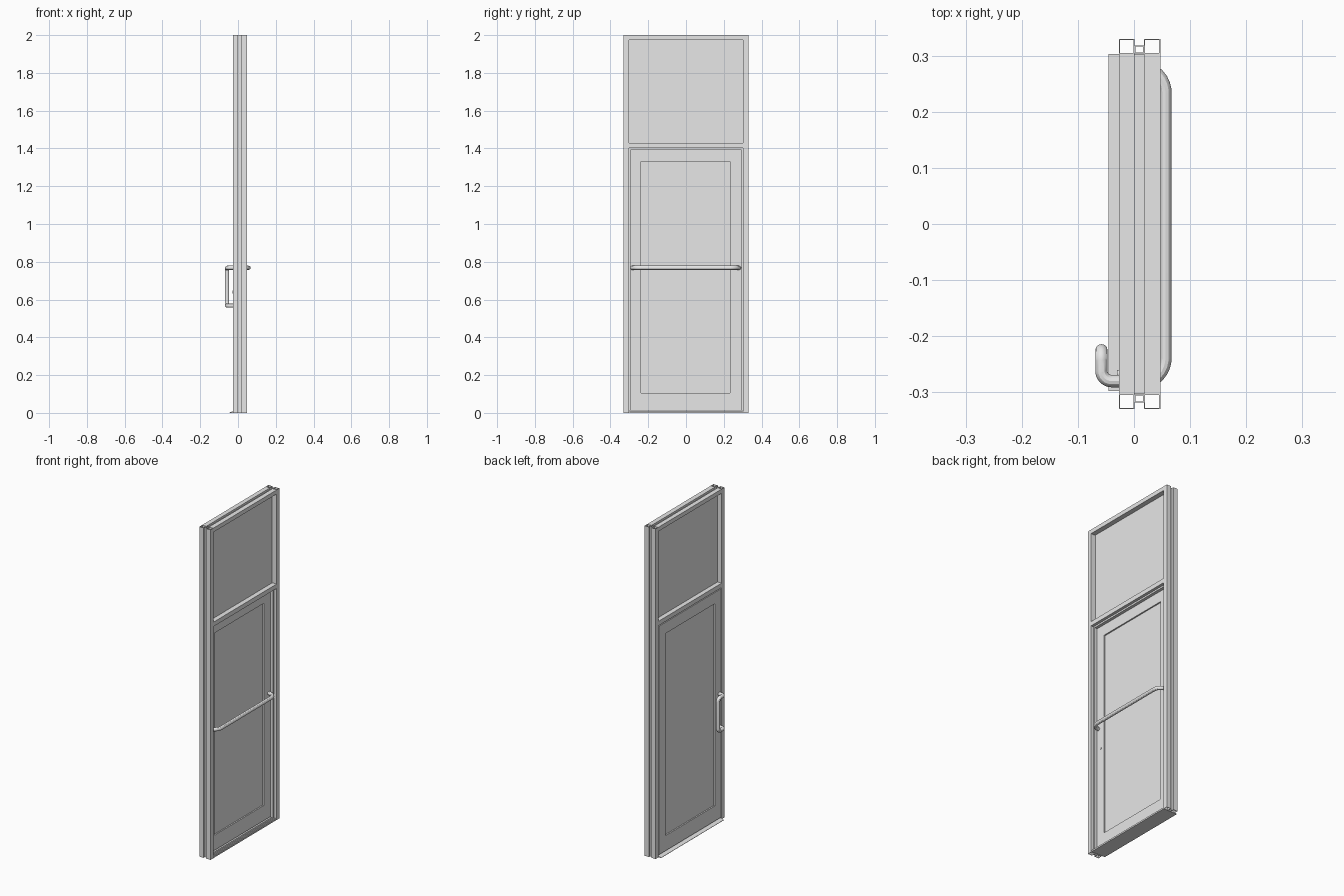
import bpy, bmesh
from mathutils import Vector

if "Cube" in bpy.data.objects:
    bpy.data.objects.remove(bpy.data.objects["Cube"], do_unlink=True)


def material(name, value):
    mat = bpy.data.materials.new(name)
    mat.use_nodes = True
    colour = (value, value, value, 1)
    mat.diffuse_color = colour
    mat.node_tree.nodes["Principled BSDF"].inputs["Base Color"].default_value = colour
    return mat


GREY = material("light grey", 0.8)
ORDER = {"x": (2, 0, 1), "y": (0, 2, 1), "z": (0, 1, 2)}  # where x, y, z sit in (u, v, w)


def finish(name, bm):
    bmesh.ops.recalc_face_normals(bm, faces=bm.faces)
    mesh = bpy.data.meshes.new(name)
    bm.to_mesh(mesh)
    bm.free()
    mesh.materials.append(GREY)
    obj = bpy.data.objects.new(name, mesh)
    bpy.context.collection.objects.link(obj)
    return obj


def place(bm, axis, u, v, w):
    p = (u, v, w)
    return bm.verts.new([p[i] for i in ORDER[axis]])


def extrude(name, axis, outline, w):
    """Solid extrusion of an outline along an axis."""
    bm = bmesh.new()
    a, b = ([place(bm, axis, u, v, h) for u, v in outline] for h in w)
    bm.faces.new(a)
    bm.faces.new(b)
    for i in range(len(a)):
        j = (i + 1) % len(a)
        bm.faces.new((a[i], a[j], b[j], b[i]))
    return finish(name, bm)


def corners(u, v):
    return [(u[0], v[0]), (u[1], v[0]), (u[1], v[1]), (u[0], v[1])]


def box(name, x, y, z):
    return extrude(name, "z", corners(x, y), z)


def ring(name, axis, outer, inner, w):
    """Rectangular ring extruded along an axis: a hollow tube or a frame."""
    bm = bmesh.new()
    loops = [[place(bm, axis, u, v, h) for u, v in corners(*r)]
             for r, h in ((outer, w[0]), (outer, w[1]), (inner, w[1]), (inner, w[0]))]
    for k in range(4):
        a, b = loops[k], loops[(k + 1) % 4]
        for i in range(4):
            j = (i + 1) % 4
            bm.faces.new((a[i], a[j], b[j], b[i]))
    return finish(name, bm)


def hollow(name, axis, u, v, w, wall=0.002):
    inner = ((u[0] + wall, u[1] - wall), (v[0] + wall, v[1] - wall))
    return ring(name, axis, (u, v), inner, w)


def rod(name, points, bend, radius):
    """Round bar along a path whose corners are rounded."""
    pts = [Vector(p) for p in points]
    path = [pts[0]]
    for a, p, b in zip(pts, pts[1:], pts[2:]):
        da, db = (a - p).normalized(), (b - p).normalized()
        s, e = p + da * bend, p + db * bend
        centre = s + db * bend
        for i in range(9):
            d = (s - centre).lerp(e - centre, i / 8).normalized()
            path.append(centre + d * bend)
    path.append(pts[-1])
    curve = bpy.data.curves.new(name, "CURVE")
    curve.dimensions = "3D"
    curve.bevel_depth = radius
    curve.bevel_resolution = 4
    curve.use_fill_caps = True
    spline = curve.splines.new("POLY")
    spline.points.add(len(path) - 1)
    for q, p in zip(spline.points, path):
        q.co = (*p, 1)
    curve.materials.append(GREY)
    obj = bpy.data.objects.new(name, curve)
    bpy.context.collection.objects.link(obj)
    select(obj)
    bpy.ops.object.convert(target="MESH")
    smooth(bpy.context.object)


def select(obj):
    bpy.ops.object.select_all(action="DESELECT")
    obj.select_set(True)
    bpy.context.view_layer.objects.active = obj


def smooth(obj):
    select(obj)
    bpy.ops.object.shade_smooth_by_angle()


OUTSIDE, INSIDE, BREAK = (-0.027, 0.001), (0.018, 0.047), (0.001, 0.018)
SPAN = (-0.303, 0.303)

# Jambs: two hollow shells joined by a narrower thermal break
for side, s in (("left", 1), ("right", -1)):
    def mirrored(a, b):
        return tuple(sorted((a * s, b * s)))
    hollow(side + "_jamb_outer_shell", "z", OUTSIDE, mirrored(0.303, 0.33), (0, 2))
    hollow(side + "_jamb_inner_shell", "z", INSIDE, mirrored(0.303, 0.33), (0, 2))
    hollow(side + "_jamb_thermal_break", "z", BREAK, mirrored(0.304, 0.318), (0, 2))
    box(side + "_door_stop", (0.012, 0.03), mirrored(0.293, 0.303), (0.012, 1.4))

# Header and transom bar with the same section
for name, low, high in (("header", 1.975, 2), ("transom_bar", 1.403, 1.43)):
    hollow(name + "_outer_shell", "y", OUTSIDE, (low, high), SPAN)
    hollow(name + "_inner_shell", "y", INSIDE, (low, high), SPAN)
    hollow(name + "_thermal_break", "y", BREAK, (low + 0.002, high - 0.012), SPAN)
box("top_door_stop", (0.012, 0.03), SPAN, (1.393, 1.403))

# Transom pane
box("transom_glass", (0.002, 0.017), SPAN, (1.425, 1.98))

# Door leaf: frame and recessed pane
ring("door_frame", "x", ((-0.298, 0.298), (0.013, 1.398)),
     ((-0.238, 0.233), (0.105, 1.33)), (-0.027, 0.01))
box("door_glass", (-0.019, 0.002), (-0.24, 0.235), (0.103, 1.332))

# Threshold: ramped sill with ridges
extrude("threshold", "y", [(-0.045, 0), (-0.045, 0.002), (-0.03, 0.008),
                           (0.047, 0.008), (0.047, 0)], (-0.298, 0.303))
for i in range(4):
    x = 0.014 + i * 0.009
    box("threshold_ridge", (x, x + 0.004), (-0.298, 0.298), (0.007, 0.011))

# Push bar across the inside
rod("push_bar", [(0.008, -0.285, 0.768), (0.056, -0.285, 0.768),
                 (0.056, 0.28, 0.768), (0.008, 0.28, 0.768)], 0.046, 0.011)

# Offset pull handle on the outside
pull = [(-0.026, -0.28), (-0.058, -0.28), (-0.058, -0.225)]
rod("pull_handle", [(x, y, 0.768) for x, y in pull]
    + [(x, y, 0.568) for x, y in reversed(pull)], 0.018, 0.011)

# Lock cylinder through the stile
bm = bmesh.new()
bmesh.ops.create_cone(bm, cap_ends=True, segments=20, radius1=0.007, radius2=0.007, depth=0.043)
for v in bm.verts:
    v.co = (v.co.z - 0.0085, v.co.x - 0.267, v.co.y + 0.64)
smooth(finish("lock_cylinder", bm))
